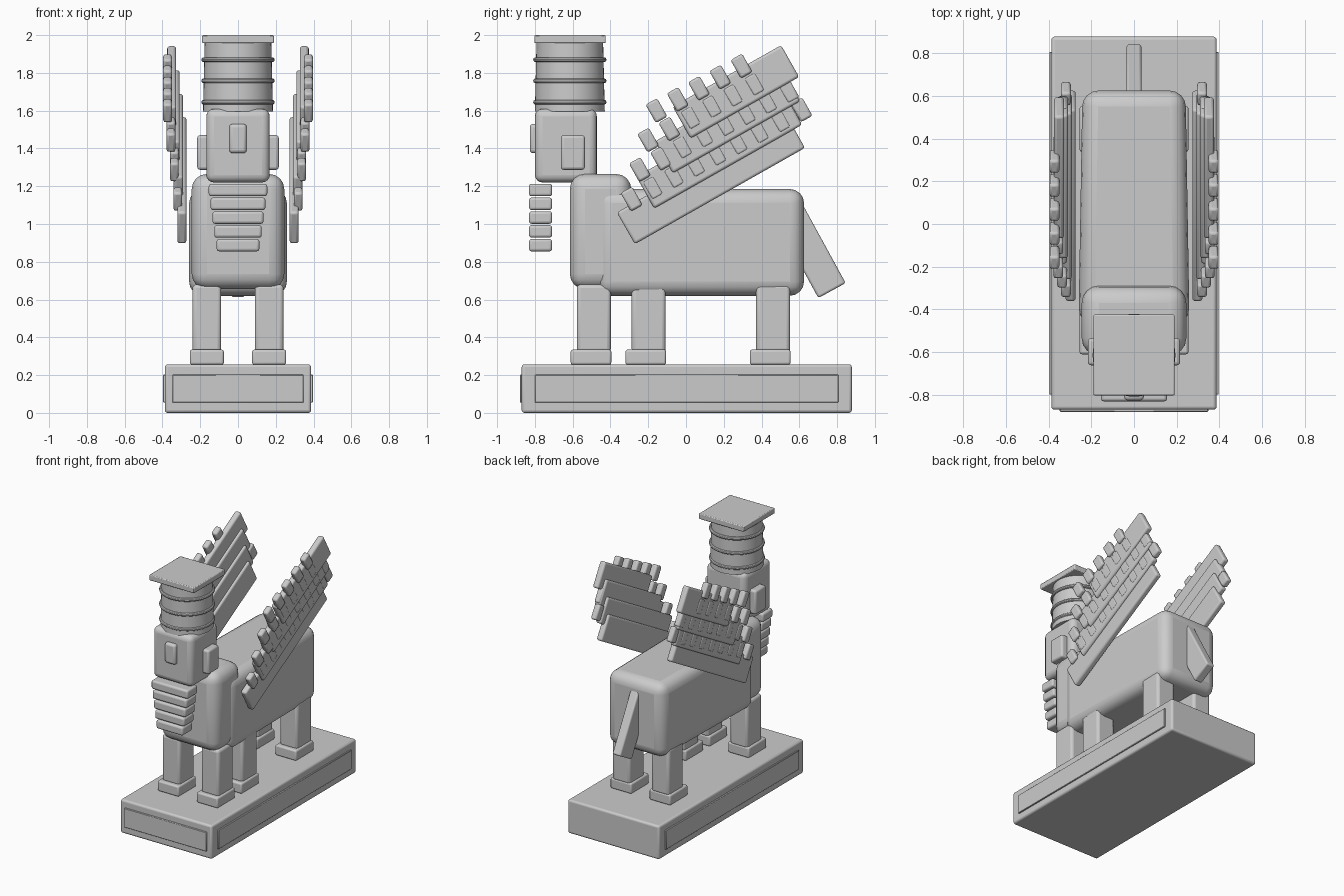
import bpy
from math import radians, sin, cos

if "Cube" in bpy.data.objects:
    bpy.data.objects.remove(bpy.data.objects["Cube"])


def finish(ob, bevel, segs):
    bpy.context.view_layer.objects.active = ob
    for o in bpy.context.selected_objects:
        o.select_set(False)
    ob.select_set(True)
    bpy.ops.object.transform_apply(location=False, rotation=False, scale=True)
    if bevel:
        m = ob.modifiers.new("round", 'BEVEL')
        m.width = bevel
        m.segments = segs
        m.limit_method = 'ANGLE'
    bpy.ops.object.shade_smooth_by_angle(angle=radians(35))
    return ob


def block(name, loc, size, bevel=0.012, rot_x=0.0, segs=3):
    bpy.ops.mesh.primitive_cube_add(size=1, location=loc, rotation=(rot_x, 0, 0))
    ob = bpy.context.object
    ob.name = name
    ob.scale = size
    return finish(ob, bevel, segs)


def span(name, x, y, z, bevel=0.012, segs=3):
    """Block given by its (min, max) range on each axis."""
    r = (x, y, z)
    return block(name, [(a + b) / 2 for a, b in r], [b - a for a, b in r], bevel, 0, segs)


# Plinth with raised panels on the front and both sides
span("plinth", (-.387, .387), (-.87, .878), (0, .257), .015)
span("plinth_front_panel", (-.348, .348), (-.88, -.85), (.055, .202), .003, 1)
for s in (-1, 1):
    span("plinth_side_panel", sorted((s * .37, s * .397)), (-.80, .807), (.055, .202), .003, 1)

# Five legs: two front, two hind, one extra stride leg on the right
for name, x, y in (("front_leg", -.165, -.488), ("front_leg", .165, -.488),
                   ("stride_leg", .165, -.198),
                   ("hind_leg", -.165, .461), ("hind_leg", .165, .461)):
    block(name, (x, y, .50), (.152, .18, .36), .02)
    block(name + "_foot", (x, y - .015, .295), (.18, .215, .08), .012)

# Body, tapering slightly to the rear, and chest
body = span("body", (-.26, .26), (-.47, .625), (.62, 1.185), .075, 4)
for v in body.data.vertices:
    if v.co.y > 0:
        v.co.x *= .93
span("chest", (-.245, .245), (-.615, -.29), (.655, 1.265), .08, 4)

# Tail
block("tail", (0, .653, .867), (.07, .165, .50), .012, radians(28.7))

# Head, nose and ears
span("head", (-.168, .168), (-.80, -.472), (1.22, 1.61), .04, 4)
span("nose", (-.046, .046), (-.827, -.76), (1.375, 1.53), .018)
for s in (-1, 1):
    span("ear", sorted((s * .14, s * .216)), (-.662, -.535), (1.287, 1.47), .015)

# Stepped beard
for i, half in enumerate((.155, .145, .135, .125, .113)):
    block("beard_tier", (0, -.77, 1.18 - .073 * i), (half * 2, .122, .066), .014)

# Tall banded hat with a square top
bpy.ops.mesh.primitive_cone_add(vertices=48, radius1=.185, radius2=.176, depth=.38,
                                location=(0, -.615, 1.785))
bpy.context.object.name = "hat"
finish(bpy.context.object, 0, 1)
for z in (1.645, 1.758, 1.87):
    bpy.ops.mesh.primitive_torus_add(major_segments=48, minor_segments=10, major_radius=.181,
                                     minor_radius=.013, location=(0, -.615, z))
    bpy.context.object.name = "hat_band"
    finish(bpy.context.object, 0, 1)
span("hat_top", (-.19, .19), (-.803, -.425), (1.957, 2.0), .006, 2)

# Wings: four overlapping tilted tiers, each with a row of feather tips
tilt = radians(29.5)
for s in (-1, 1):
    for i, (length, tips) in enumerate(((1.035, 9), (.90, 8), (.775, 6), (.66, 5))):
        x, y, z = .297 + .018 * i, .132 + .044 * i, 1.232 + .156 * i
        block("wing_tier", (s * x, y, z), (.048, length, .193), .014, tilt)
        for k in range(tips):
            along, up = -.415 + .127 * k, .12 - .004 * k
            block("feather_tip",
                  (s * (x + .022), y + along * cos(tilt) - up * sin(tilt),
                   z + along * sin(tilt) + up * cos(tilt)),
                  (.046, .07, .112), .012, tilt, 2)
